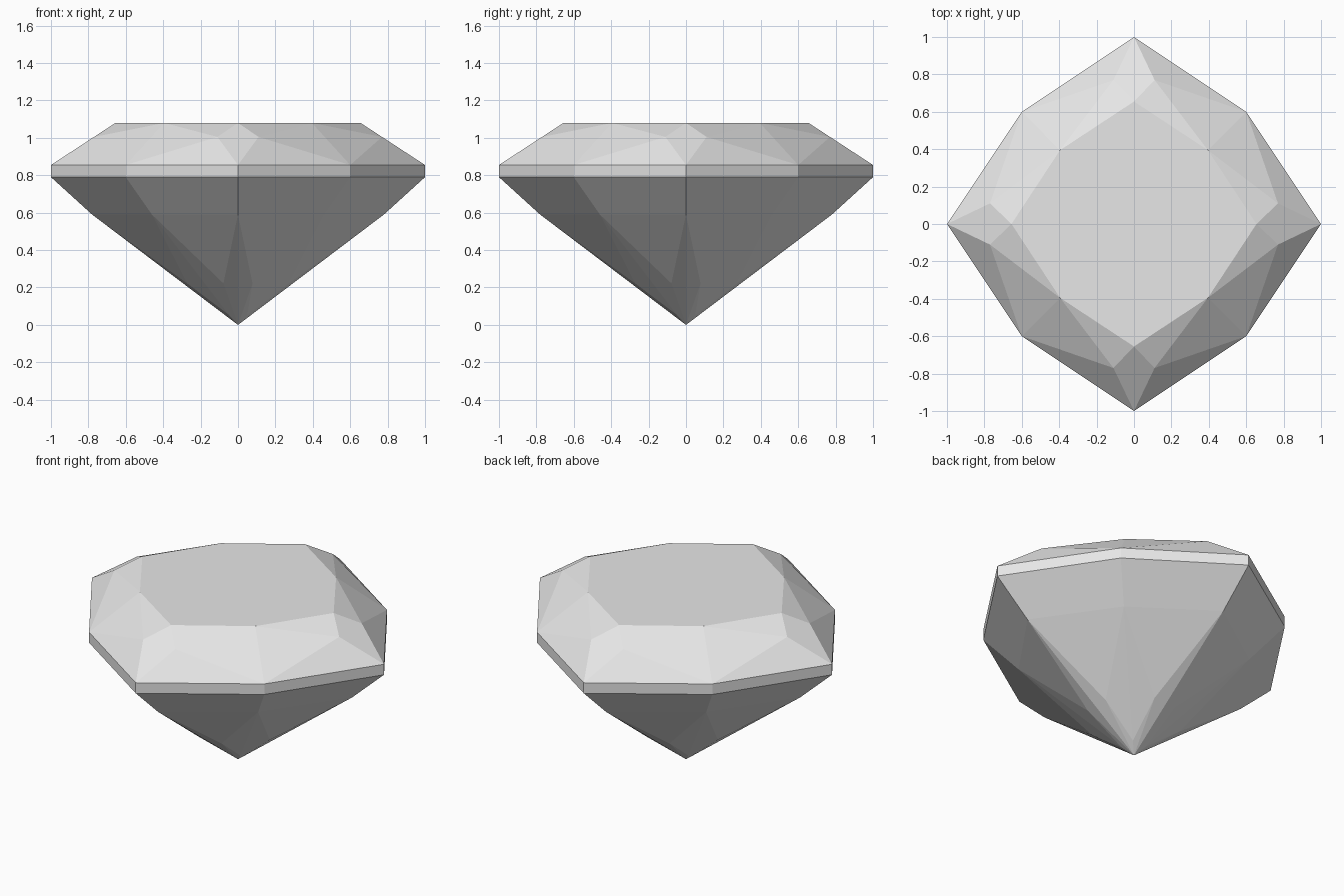
import bpy
import bmesh
from math import radians
from mathutils import Matrix, Vector

cube = bpy.data.objects.get("Cube")
if cube:
    bpy.data.objects.remove(cube, do_unlink=True)

# Single pale grey material
grey = bpy.data.materials.new("pale_grey")
grey.use_nodes = True
colour = (0.8, 0.8, 0.8, 1)
grey.diffuse_color = colour
grey.node_tree.nodes["Principled BSDF"].inputs["Base Color"].default_value = colour

CORE = Vector((0, 0, 0.7))


def tip(r, z):
    """Point on the front axis."""
    return Vector((0, -r, z))


def diagonal(r, z):
    """Point on the front-left diagonal."""
    return Vector((r, -r, z))


def build_part(name, facets):
    """Repeat the facets of one eighth around the stone by mirror and quarter turns."""
    bm = bmesh.new()
    for quarter in range(4):
        turn = Matrix.Rotation(radians(90 * quarter), 3, 'Z')
        for side in (1, -1):
            flip = Matrix.Diagonal((side, 1, 1))
            for facet in facets:
                bm.faces.new([bm.verts.new(turn @ flip @ p) for p in facet])
    bmesh.ops.remove_doubles(bm, verts=bm.verts, dist=0.0005)
    # Merge coplanar halves into single facets
    bmesh.ops.dissolve_limit(bm, angle_limit=radians(0.5), verts=bm.verts, edges=bm.edges)
    bm.normal_update()
    for face in bm.faces:
        if face.normal.dot(face.calc_center_median() - CORE) < 0:
            face.normal_flip()
    mesh = bpy.data.meshes.new(name)
    bm.to_mesh(mesh)
    bm.free()
    mesh.materials.append(grey)
    bpy.context.collection.objects.link(bpy.data.objects.new(name, mesh))


# Key heights
TABLE, TOP, BOTTOM, BREAK = 1.08, 0.855, 0.79, 0.59

table_centre = Vector((0, 0, TABLE))
table_tip, table_diag = tip(0.655, TABLE), diagonal(0.395, TABLE)
crown_mid = Vector((0.11, -0.77, 1.005))
top_tip, top_diag = tip(1, TOP), diagonal(0.6, TOP)
low_tip, low_diag = tip(1, BOTTOM), diagonal(0.6, BOTTOM)
break_tip, break_diag = tip(0.78, BREAK), diagonal(0.46, BREAK)
pavilion_mid = Vector((0.078, -0.272, 0.222))
point_diag = diagonal(0.05, 0.055)
point = Vector((0, 0, 0))

# Flat table on top
build_part("table", [(table_centre, table_tip, table_diag)])

# Sloped facets between table and girdle
build_part("crown", [
    (top_tip, crown_mid, table_tip),
    (top_tip, top_diag, crown_mid),
    (crown_mid, top_diag, table_diag),
    (crown_mid, table_diag, table_tip),
])

# Thin upright band
build_part("girdle", [(low_tip, low_diag, top_diag, top_tip)])

# Lower cone of facets
build_part("pavilion", [
    (low_tip, break_tip, break_diag, low_diag),
    (break_tip, pavilion_mid, break_diag),
    (break_tip, point, pavilion_mid),
    (break_diag, pavilion_mid, point_diag),
    (pavilion_mid, point, point_diag),
])
